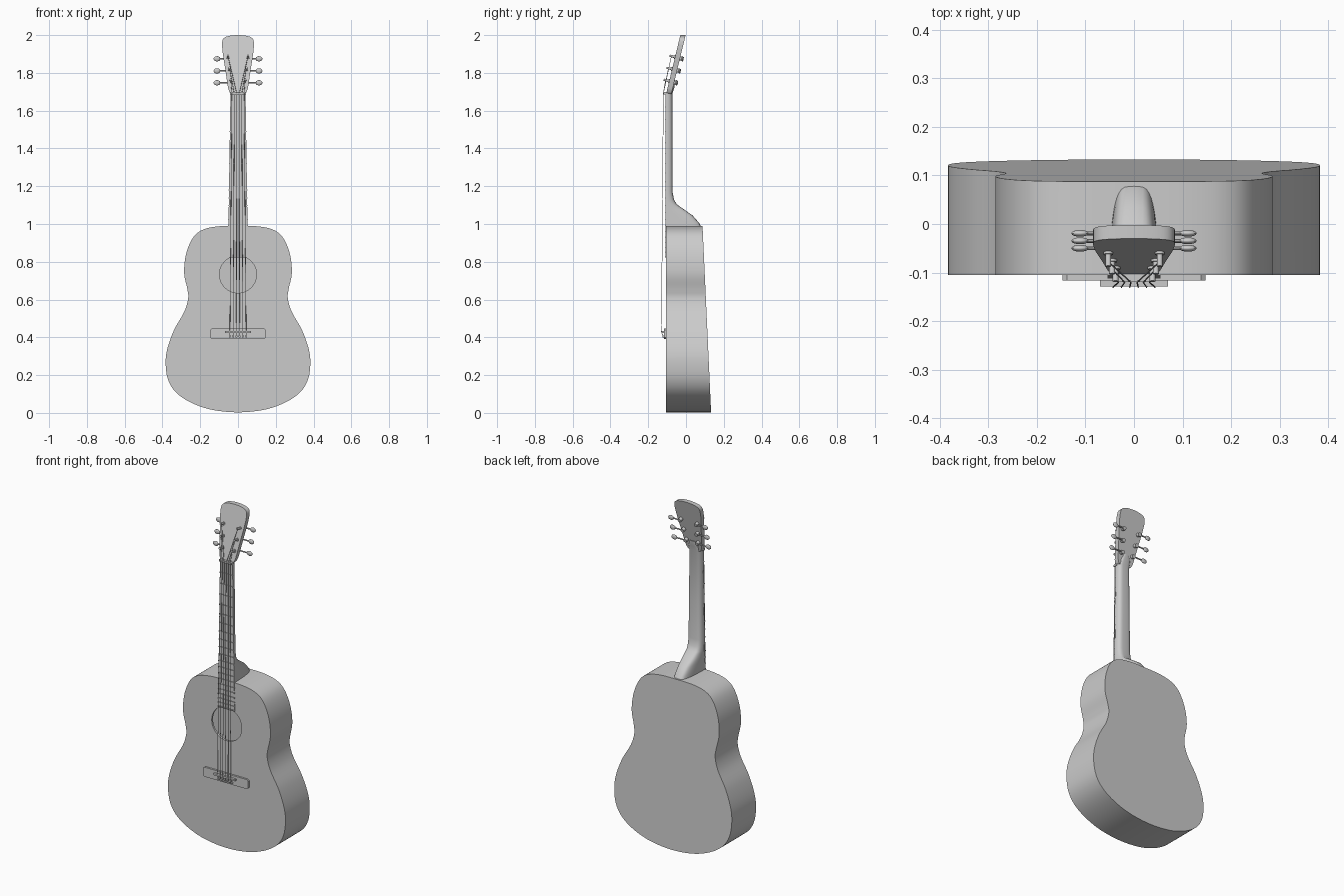
import bpy
import bmesh
from math import sin, cos, pi, atan2
from mathutils import Vector

if "Cube" in bpy.data.objects:
    bpy.data.objects.remove(bpy.data.objects["Cube"])

grey = bpy.data.materials.new("plain_grey")
grey.use_nodes = True
grey.diffuse_color = (0.6, 0.6, 0.6, 1)
grey.node_tree.nodes["Principled BSDF"].inputs["Base Color"].default_value = (0.6, 0.6, 0.6, 1)

FRONT = -0.105               # plane of the soundboard
NUT, SCALE = 1.69, 1.26      # nut height and string scale length
HOLE, HOLE_R = 0.733, 0.098  # sound hole


def finish(name, bm):
    bmesh.ops.recalc_face_normals(bm, faces=bm.faces)
    mesh = bpy.data.meshes.new(name)
    bm.to_mesh(mesh)
    bm.free()
    mesh.materials.append(grey)
    obj = bpy.data.objects.new(name, mesh)
    bpy.context.collection.objects.link(obj)
    return obj


def loft(name, rings):
    """Skin a series of closed rings and cap both ends."""
    bm = bmesh.new()
    loops = [[bm.verts.new(p) for p in ring] for ring in rings]
    n = len(loops[0])
    for a, b in zip(loops, loops[1:]):
        for i in range(n):
            j = (i + 1) % n
            bm.faces.new((a[i], a[j], b[j], b[i]))
    bm.faces.new(loops[0])
    bm.faces.new(loops[-1])
    return finish(name, bm)


def prism(name, outline, front, back):
    """Extrude an x-z outline; front and back give y for each height."""
    return loft(name, [[(x, f(z), z) for x, z in outline] for f in (front, back)])


def slab(name, w_low, w_high, z0, z1, y0, y1):
    outline = [(-w_low, z0), (w_low, z0), (w_high, z1), (-w_high, z1)]
    return prism(name, outline, lambda z: y0, lambda z: y1)


def rod(name, a, b, r, sides=12):
    a, b = Vector(a), Vector(b)
    turn = Vector((0, 0, 1)).rotation_difference(b - a)
    circle = [turn @ Vector((r * cos(2 * pi * k / sides), r * sin(2 * pi * k / sides), 0))
              for k in range(sides)]
    return loft(name, [[end + c for c in circle] for end in (a, b)])


def smooth_outline(half, steps):
    """Mirror a half outline and pass a smooth closed curve through it."""
    pts = [Vector(p) for p in half]
    pts += [Vector((-x, z)) for x, z in half[-2:0:-1]]
    n, out = len(pts), []
    for i in range(n):
        p0, p1, p2, p3 = (pts[(i + k) % n] for k in (-1, 0, 1, 2))
        for s in range(steps):
            t = s / steps
            out.append(0.5 * (2 * p1 + (p2 - p0) * t + (2 * p0 - 5 * p1 + 4 * p2 - p3) * t * t
                              + (3 * p1 - p0 - 3 * p2 + p3) * t ** 3))
    return out


# Hollow body with a round sound hole
body_half = [(0, 0.99), (0.11, 0.987), (0.19, 0.968), (0.24, 0.925), (0.275, 0.84),
             (0.285, 0.74), (0.268, 0.655), (0.264, 0.605), (0.285, 0.535), (0.338, 0.44),
             (0.374, 0.34), (0.383, 0.26), (0.37, 0.175), (0.328, 0.108), (0.25, 0.055),
             (0.14, 0.017), (0, 0.003)]
outer = smooth_outline(body_half, 6)
centre = Vector((0, 0.48))
inner = [centre + (p - centre) * 0.965 for p in outer]
angles = [atan2(p.y - HOLE, p.x) for p in outer]
rim = [(HOLE_R * cos(a), HOLE + HOLE_R * sin(a)) for a in angles]
WALL = 0.012


def back_y(z):
    return 0.133 - 0.046 * z


def ring(outline, y_at):
    return [(x, y_at(z), z) for x, z in outline]


loft("body", [
    ring(outer, back_y),
    ring(outer, lambda z: FRONT),
    ring(rim, lambda z: FRONT),
    ring(rim, lambda z: FRONT + WALL),
    ring(inner, lambda z: FRONT + WALL),
    ring(inner, lambda z: back_y(z) - WALL),
])

# Neck with curved heel: height, half width, front, back
stations = [(0.98, 0.05, -0.1, 0.083), (1.005, 0.05, -0.104, 0.07), (1.045, 0.049, -0.104, 0.035),
            (1.077, 0.049, -0.104, -0.01), (1.105, 0.048, -0.104, -0.05),
            (1.13, 0.048, -0.104, -0.064), (1.17, 0.047, -0.104, -0.071),
            (1.4, 0.044, -0.104, -0.071), (1.69, 0.04, -0.104, -0.072),
            (1.72, 0.036, -0.09, -0.062), (1.75, 0.02, -0.08, -0.058)]
neck = []
for z, w, front, back in stations:
    section = []
    for k in range(25):
        t = pi * k / 24
        c = cos(t)
        x = w * abs(c) ** 0.5 * (1 if c > 0 else -1)
        section.append((x, front + (back - front) * sin(t), z))
    neck.append(section)
loft("neck", neck)

# Fingerboard, frets and nut
slab("fingerboard", 0.053, 0.04, 0.822, NUT, FRONT - 0.003, FRONT + 0.004)
for n in range(1, 21):
    z = NUT - SCALE * (1 - 2 ** (-n / 12))
    w = 0.041 + 0.014 * (NUT - z) / 0.87
    slab(f"fret_{n}", w, w, z - 0.003, z + 0.003, FRONT - 0.007, FRONT)
slab("nut", 0.042, 0.042, NUT - 0.004, NUT + 0.008, FRONT - 0.014, FRONT + 0.01)


# Tilted headstock
def head_y(z):
    return FRONT + 0.242 * (z - NUT)


head_half = [(0, 2.0), (0.045, 1.996), (0.074, 1.985), (0.084, 1.96), (0.08, 1.9),
             (0.066, 1.81), (0.054, 1.73), (0.048, 1.706), (0.036, 1.69), (0, 1.688)]
prism("headstock", smooth_outline(head_half, 4), head_y, lambda z: head_y(z) + 0.028)

# Tuning machines, mirrored
normal = Vector((0, -1, 0.242)).normalized()
post_tips = {}
for side, label in ((1, "left"), (-1, "right")):
    for i, (z, x) in enumerate(((1.757, 0.038), (1.82, 0.045), (1.884, 0.053))):
        base = Vector((side * x, head_y(z), z))
        rod(f"post_{label}_{i}", base - normal * 0.02, base + normal * 0.03, 0.006)
        rod(f"bushing_{label}_{i}", base, base + normal * 0.005, 0.01)
        gear = base - normal * 0.04
        rod(f"gear_{label}_{i}", base - normal * 0.025, gear - normal * 0.006, 0.011)
        rod(f"shaft_{label}_{i}", gear, (side * 0.102, gear.y, gear.z), 0.004, 8)
        bm = bmesh.new()
        bmesh.ops.create_uvsphere(bm, u_segments=16, v_segments=10, radius=1)
        bmesh.ops.scale(bm, vec=(0.018, 0.007, 0.014), verts=bm.verts)
        bmesh.ops.translate(bm, vec=(side * 0.111, gear.y, gear.z), verts=bm.verts)
        finish(f"tuner_button_{label}_{i}", bm)
        post_tips[side, i] = base + normal * 0.02

# Bridge, saddle and pins
bridge_half = [(0, 0.447), (0.138, 0.447), (0.147, 0.44), (0.147, 0.398), (0.138, 0.391), (0, 0.391)]
bridge_outline = bridge_half + [(-x, z) for x, z in bridge_half[-2:0:-1]]
prism("bridge", bridge_outline, lambda z: FRONT - 0.011, lambda z: FRONT + 0.002)
slab("saddle", 0.07, 0.07, 0.423, 0.433, FRONT - 0.024, FRONT)

# Strings run from pin over saddle and nut to the posts
for i in range(6):
    u = (i - 2.5) / 2.5
    pin = Vector((0.043 * u, FRONT - 0.01, 0.405))
    rod(f"bridge_pin_{i}", pin, pin + Vector((0, -0.01, 0)), 0.006)
    tip = post_tips[(-1, i) if i < 3 else (1, 5 - i)]
    path = [pin + Vector((0, -0.006, 0)), Vector((0.043 * u, FRONT - 0.025, 0.428)),
            Vector((0.032 * u, FRONT - 0.015, NUT)), tip]
    for k, part in enumerate(("tail", "span", "head")):
        rod(f"string_{i}_{part}", path[k], path[k + 1], 0.0015, 6)

# Smooth shading with crisp edges
bpy.ops.object.select_all(action="DESELECT")
for obj in bpy.context.collection.objects:
    if obj.type == "MESH":
        obj.select_set(True)
        bpy.context.view_layer.objects.active = obj
bpy.ops.object.shade_smooth_by_angle(angle=0.6)
